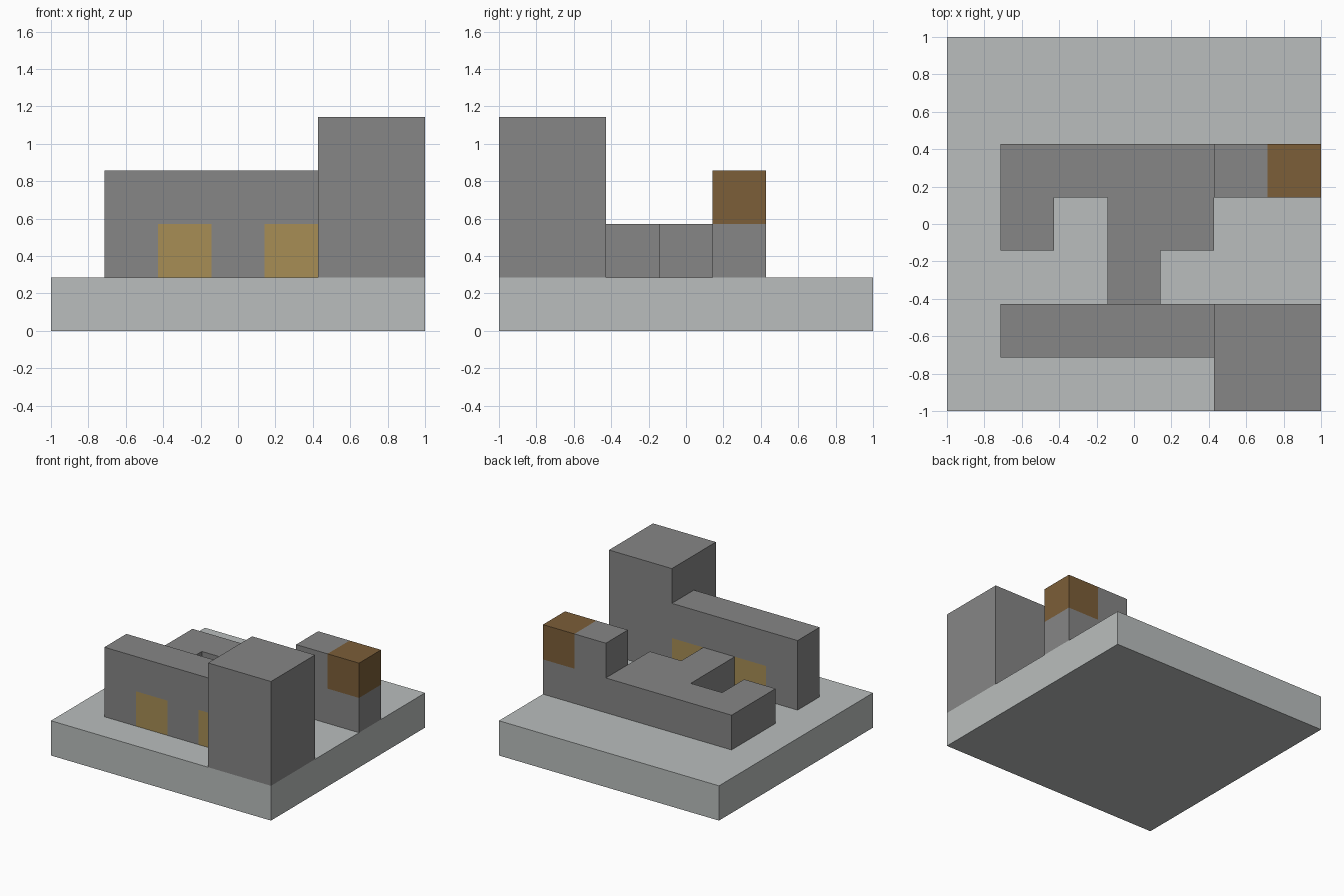
import bpy
import bmesh
from mathutils import Vector

cube = bpy.data.objects.get("Cube")
if cube:
    bpy.data.objects.remove(cube, do_unlink=True)

U = 2 / 7  # one block; the model is laid out on a 7 x 7 block grid


def material(name, color):
    mat = bpy.data.materials.new(name)
    mat.use_nodes = True
    mat.diffuse_color = (*color, 1)
    mat.node_tree.nodes["Principled BSDF"].inputs["Base Color"].default_value = (*color, 1)
    return mat


pale_stone = material("pale stone", (0.49, 0.515, 0.51))
grey_stone = material("grey stone", (0.24, 0.24, 0.24))
yellow = material("dull yellow", (0.39, 0.27, 0.09))
brown = material("brown", (0.20, 0.112, 0.04))


def to_world(x, y, z):
    return Vector((x * U - 1, y * U - 1, z * U))


def prism(name, outline, start, end, mat, upright=False):
    """Extrude an outline in block units: a plan along z, or an elevation along y."""
    bm = bmesh.new()
    if upright:
        points = [to_world(a, start, b) for a, b in outline]
        step = Vector((0, (end - start) * U, 0))
    else:
        points = [to_world(a, b, start) for a, b in outline]
        step = Vector((0, 0, (end - start) * U))
    face = bm.faces.new([bm.verts.new(p) for p in points])
    result = bmesh.ops.extrude_face_region(bm, geom=[face], use_keep_orig=True)
    moved = [v for v in result["geom"] if isinstance(v, bmesh.types.BMVert)]
    bmesh.ops.translate(bm, verts=moved, vec=step)
    bmesh.ops.recalc_face_normals(bm, faces=bm.faces)
    mesh = bpy.data.meshes.new(name)
    bm.to_mesh(mesh)
    bm.free()
    mesh.materials.append(mat)
    obj = bpy.data.objects.new(name, mesh)
    bpy.context.scene.collection.objects.link(obj)
    return obj


def box(name, low, high, mat):
    (x0, y0, z0), (x1, y1, z1) = low, high
    return prism(name, [(x0, y0), (x1, y0), (x1, y1), (x0, y1)], z0, z1, mat)


# Ground slab and corner tower
box("base_slab", (0, 0, 0), (7, 7, 1), pale_stone)
box("corner_tower", (5, 0, 1), (7, 2, 4), grey_stone)

# Front wall with two openings, filled by yellow blocks
prism("front_wall",
      [(1, 1), (2, 1), (2, 2), (3, 2), (3, 1), (4, 1), (4, 2), (5, 2), (5, 3), (1, 3)],
      1, 2, grey_stone, upright=True)
for side, x in (("right", 2), ("left", 4)):
    box(f"{side}_doorway", (x, 1, 1), (x + 1, 2, 2), yellow)

# Low rear wing and the passage joining it to the front wall
prism("low_wing",
      [(1, 3), (2, 3), (2, 4), (3, 4), (3, 2), (4, 2), (4, 3), (5, 3),
       (5, 4), (7, 4), (7, 5), (1, 5)],
      1, 2, grey_stone)

# Upper blocks at the end of the wing
box("upper_block", (5, 4, 2), (6, 5, 3), grey_stone)
box("brown_end_block", (6, 4, 2), (7, 5, 3), brown)
